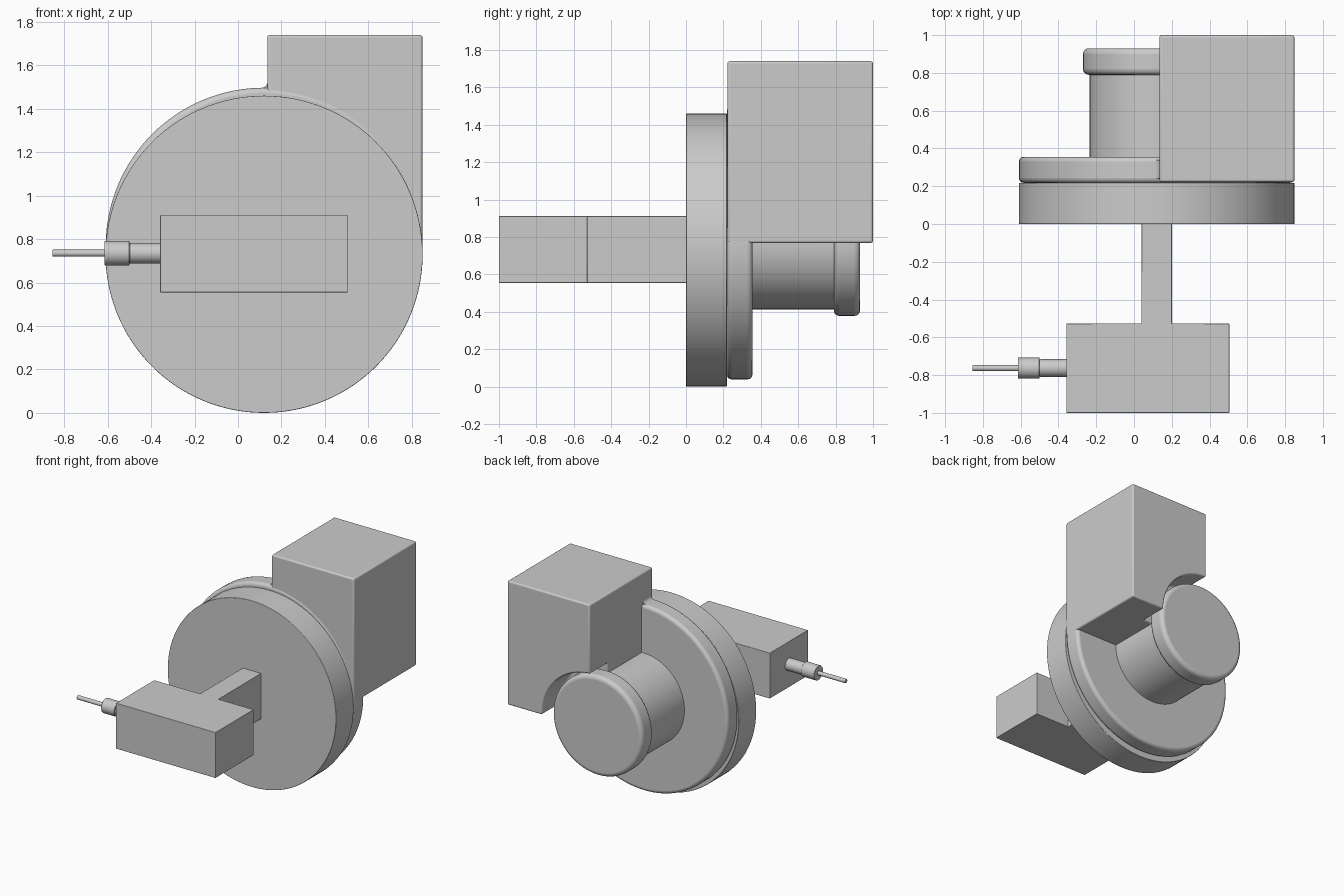
import bpy, bmesh, math
from mathutils import Matrix, Vector

cube = bpy.data.objects.get("Cube")
if cube:
    bpy.data.objects.remove(cube, do_unlink=True)

grey = bpy.data.materials.new("plain grey")
grey.use_nodes = True
grey.diffuse_color = (0.6, 0.6, 0.6, 1)
grey.node_tree.nodes["Principled BSDF"].inputs["Base Color"].default_value = (0.6, 0.6, 0.6, 1)


def finish(name, bm, bevel=0.0, cutter=None):
    """Turn a bmesh into a shaded object with optional cut and rounded edges."""
    bmesh.ops.recalc_face_normals(bm, faces=bm.faces[:])
    mesh = bpy.data.meshes.new(name)
    bm.to_mesh(mesh)
    bm.free()
    mesh.materials.append(grey)
    ob = bpy.data.objects.new(name, mesh)
    bpy.context.collection.objects.link(ob)
    bpy.ops.object.select_all(action='DESELECT')
    ob.select_set(True)
    bpy.context.view_layer.objects.active = ob
    if cutter:
        cut = ob.modifiers.new("cut", 'BOOLEAN')
        cut.operation = 'DIFFERENCE'
        cut.solver = 'EXACT'
        cut.object = cutter
        bpy.ops.object.modifier_apply(modifier="cut")
        bpy.data.objects.remove(cutter, do_unlink=True)
    if bevel:
        mod = ob.modifiers.new("rounded edges", 'BEVEL')
        mod.width = bevel
        mod.segments = 4
        mod.limit_method = 'ANGLE'
        mod.angle_limit = math.radians(40)
    bpy.ops.object.shade_smooth_by_angle(angle=math.radians(35))
    return ob


def cylinder(name, start, end, radius, bevel=0.0, sides=96):
    """Cylinder between two points."""
    a, b = Vector(start), Vector(end)
    turn = (b - a).to_track_quat('Z', 'Y').to_matrix().to_4x4()
    bm = bmesh.new()
    bmesh.ops.create_cone(bm, cap_ends=True, segments=sides, radius1=radius,
                          radius2=radius, depth=(b - a).length,
                          matrix=Matrix.Translation((a + b) / 2) @ turn)
    return finish(name, bm, bevel)


def prism(name, points, axis, low, high, bevel=0.0, cutter=None):
    """Extrude an outline along y (points are x, z) or z (points are x, y)."""
    bm = bmesh.new()
    place = (lambda p: (p[0], low, p[1])) if axis == 'y' else (lambda p: (p[0], p[1], low))
    face = bm.faces.new([bm.verts.new(place(p)) for p in points])
    step = (0, high - low, 0) if axis == 'y' else (0, 0, high - low)
    moved = bmesh.ops.extrude_face_region(bm, geom=[face], use_keep_orig=True)
    verts = [g for g in moved["geom"] if isinstance(g, bmesh.types.BMVert)]
    bmesh.ops.translate(bm, verts=verts, vec=step)
    return finish(name, bm, bevel, cutter)


# Round wheel in front, and the raised housing behind it
CX, CZ = 0.12, 0.768
cylinder("front_disc", (CX, 0, 0.73), (CX, 0.218, 0.73), 0.73, 0.004, 128)
cylinder("housing_disc", (CX, 0.218, CZ), (CX, 0.355, CZ), 0.729, 0.025, 128)

# Motor body and its rounded end cap
cylinder("motor_body", (CX, 0.33, CZ), (CX, 0.82, CZ), 0.355)
cylinder("motor_cap", (CX, 0.79, CZ), (CX, 0.93, CZ), 0.39, 0.03)

# Outlet duct with clearance cut around the motor cap
clearance = cylinder("cap_clearance", (CX, 0.77, CZ), (CX, 1.2, CZ), 0.43)
prism("outlet_duct", [(0.135, 0.768), (0.849, 0.768), (0.849, 1.74), (0.135, 1.74)],
      'y', 0.222, 1.0, 0.018, clearance)

# Small fillet where the duct meets the housing
R = 0.035
arc = [(0.137 - R + R * math.cos(t), 1.494 + R + R * math.sin(t))
       for t in (-math.pi / 2 * i / 6 for i in range(7))]
prism("duct_fillet", arc + [(0.137 - R, 1.45), (0.16, 1.45), (0.16, 1.494 + R)],
      'y', 0.24, 0.34)

# T-shaped arm in front
prism("front_arm", [(-0.358, -1), (0.505, -1), (0.505, -0.527), (0.2, -0.527),
                    (0.2, 0.01), (0.04, 0.01), (0.04, -0.527), (-0.358, -0.527)],
      'z', 0.555, 0.912, 0.003)

# Stepped probe on the arm's right end
for name, x0, x1, radius in (("probe_neck", -0.35, -0.5, 0.047),
                             ("probe_collar", -0.5, -0.615, 0.056),
                             ("probe_pin", -0.6, -0.855, 0.016)):
    cylinder(name, (x0, -0.763, 0.735), (x1, -0.763, 0.735), radius, 0.004, 48)
